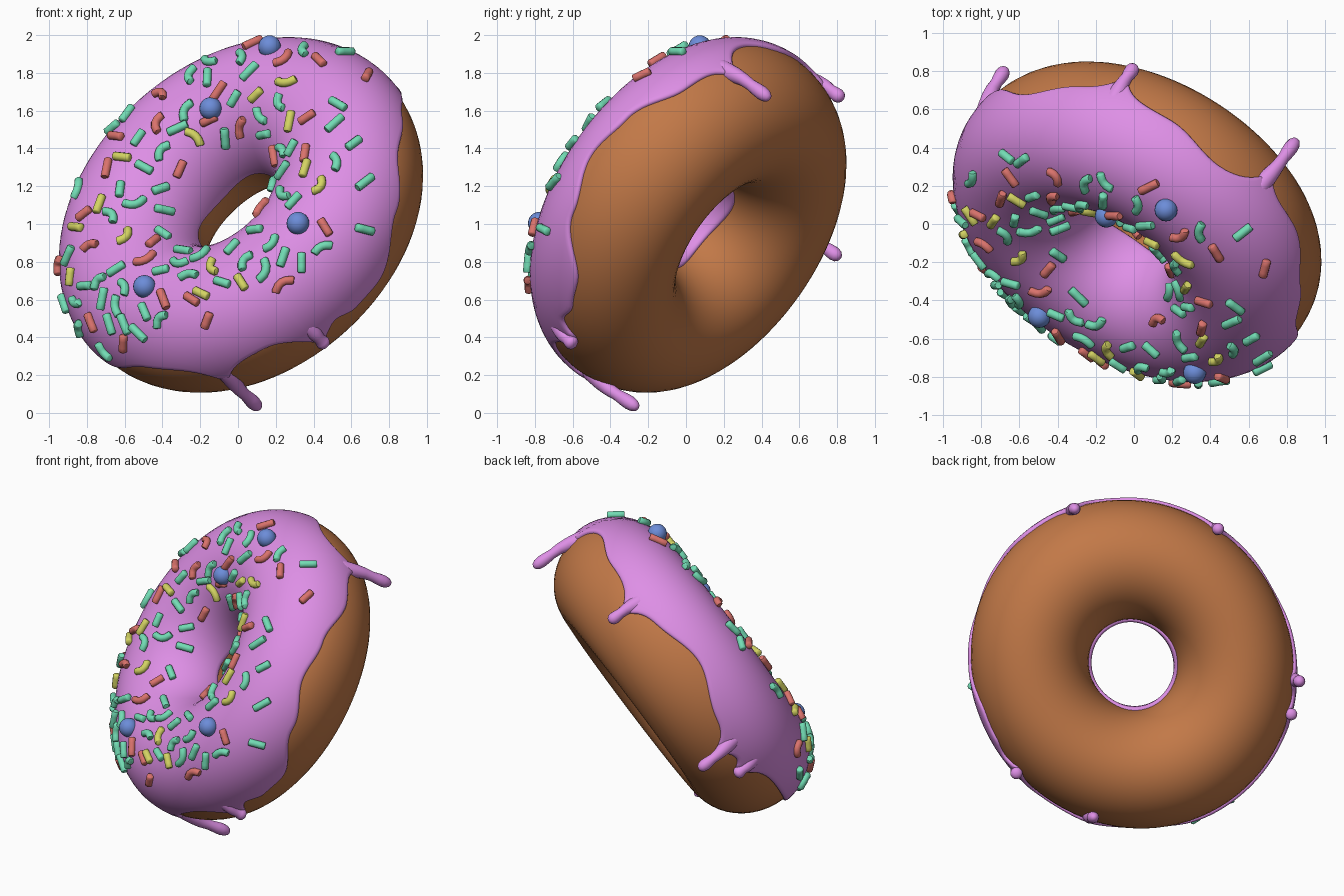
import bpy, bmesh, math, random
from mathutils import Vector

if "Cube" in bpy.data.objects:
    bpy.data.objects.remove(bpy.data.objects["Cube"])

random.seed(11)

# Tilted ring frame: N is the iced side, U and V span the ring plane
C = Vector((0.02, 0.01, 1.045))
N = Vector((-0.49, -0.694, 0.53)).normalized()
U = Vector((0, 0, 1)).cross(N).normalized()
V = N.cross(U)
R, r, ICE = 0.648, 0.37, 0.019


def oval(theta):
    """The ring is slightly oval."""
    return 1 + 0.03 * math.cos(2 * (theta - math.radians(50)))


def tall(h):
    """The section is fuller at the back than on the iced front."""
    return 1.0 if h > 0 else 1.12


def ring(theta, rho, h):
    return C + (U * math.cos(theta) + V * math.sin(theta)) * rho * oval(theta) + N * h


def torus(theta, phi, rad):
    h = rad * math.sin(phi)
    return ring(theta, R + rad * math.cos(phi), h * tall(h))


def material(name, col):
    m = bpy.data.materials.new(name)
    m.diffuse_color = (*col, 1)
    m.use_nodes = True
    m.node_tree.nodes["Principled BSDF"].inputs["Base Color"].default_value = m.diffuse_color
    return m


dough_mat = material("brown_dough", (0.54, 0.19, 0.064))
icing_mat = material("pink_icing", (0.73, 0.275, 0.79))
green = material("mint_green", (0.17, 0.72, 0.46))
red = material("soft_red", (0.70, 0.17, 0.15))
yellow = material("soft_yellow", (0.66, 0.66, 0.125))
blue = material("soft_blue", (0.15, 0.265, 0.69))


def finish(bm, name, mat, angle=None):
    bmesh.ops.recalc_face_normals(bm, faces=bm.faces)
    me = bpy.data.meshes.new(name)
    bm.to_mesh(me)
    bm.free()
    me.materials.append(mat)
    for p in me.polygons:
        p.use_smooth = True
    ob = bpy.data.objects.new(name, me)
    bpy.context.collection.objects.link(ob)
    if angle:
        bpy.ops.object.select_all(action='DESELECT')
        ob.select_set(True)
        bpy.context.view_layer.objects.active = ob
        bpy.ops.object.shade_smooth_by_angle(angle=math.radians(angle))


def skin(bm, rows, closed_rows, closed_cols):
    """Quads over a grid of vertex rows."""
    n, k = len(rows), len(rows[0])
    for i in range(n if closed_rows else n - 1):
        for j in range(k if closed_cols else k - 1):
            a, b = rows[i], rows[(i + 1) % n]
            bm.faces.new((a[j], a[(j + 1) % k], b[(j + 1) % k], b[j]))


def tube(bm, pts, radii, side, sides=10):
    """Capped tube through pts; side is any direction across the path."""
    rows = []
    for i, p in enumerate(pts):
        t = (pts[min(i + 1, len(pts) - 1)] - pts[max(i - 1, 0)]).normalized()
        a = (side - t * side.dot(t)).normalized()
        b = t.cross(a)
        rows.append([bm.verts.new(p + (a * math.cos(w) + b * math.sin(w)) * radii[i])
                     for w in (2 * math.pi * j / sides for j in range(sides))])
    skin(bm, rows, False, True)
    bm.faces.new(rows[0])
    bm.faces.new(rows[-1])


# Dough ring
bm = bmesh.new()
rows = [[bm.verts.new(torus(2 * math.pi * i / 96, 2 * math.pi * j / 48, r))
         for j in range(48)] for i in range(96)]
skin(bm, rows, True, True)
finish(bm, "dough_ring", dough_mat)

# Icing edge: wavy height around the rim, pulled down at each drip
WAVE = [(-120, 0), (-100, .1), (-60, .06), (-39, -.04), (-30, -.12), (-20, -.13), (0, .03),
        (18, .12), (32, .08), (50, -.03), (80, .07), (100, 0), (130, 0),
        (150, .06), (172, -.05), (205, 0), (240, 0)]
DRIPS = [(66, 1.03, -.34), (119, 1.02, -.21), (183, 1.03, -.31),
         (195, 1.02, -.16), (-76.5, .99, -.36), (-45, 1.03, -.15)]  # angle, radius, tip


def edge_height(deg):
    deg = (deg + 120) % 360 - 120
    for (a, ha), (b, hb) in zip(WAVE, WAVE[1:]):
        if a <= deg <= b:
            s = (1 - math.cos(math.pi * (deg - a) / (b - a))) / 2
            h = ha + (hb - ha) * s
            break
    for a, _, _ in DRIPS:
        d = abs((deg - a + 180) % 360 - 180)
        h -= 0.16 * math.exp(-max(d, 1.5) / 4.5)
    return max(h, -0.19)


# Icing shell with rounded lips
LIP = [(0, -.01), (0, .007), (.006, .014), (.016, .018), (.03, ICE)]
bm = bmesh.new()
rows = []
for i in range(240):
    deg = i * 1.5
    th = math.radians(deg)
    h = edge_height(deg)
    lo = math.asin(h / (r * tall(h)))
    hi = math.radians(186 + 4 * math.sin(3 * th))
    prof = [(lo + d / r, t) for d, t in LIP]
    a, b = lo + .03 / r, hi - .03 / r
    prof += [(a + (b - a) * k / 28, ICE) for k in range(1, 28)]
    prof += [(hi - d / r, t) for d, t in reversed(LIP)]
    rows.append([bm.verts.new(torus(th, p, r + t)) for p, t in prof])
skin(bm, rows, True, False)
finish(bm, "icing", icing_mat)

# Hanging drips: wide root sunk in the icing, thin neck, bulb at the tip
bm = bmesh.new()
PATH = [(0, .055, -.05), (.25, .052, -.03), (.45, .043, -.01), (.6, .035, 0),
        (.74, .031, 0), (.86, .036, 0), (.95, .038, 0), (1.03, .033, 0),
        (1.08, .021, 0), (1.10, .008, 0)]  # along, radius, inset
for deg, rho, tip in DRIPS:
    th = math.radians(deg)
    top = min(0.06, edge_height(deg) + .16)
    pts = [ring(th, 1.02 + (rho - 1.02) * s + d, top + (tip - top) * s) for s, _, d in PATH]
    tube(bm, pts, [w for _, w, _ in PATH], U * math.cos(th) + V * math.sin(th), 16)
finish(bm, "icing_drips", icing_mat)


def front_hit(x, z):
    """First point, normal and section angle on the icing seen from the front."""
    for i in range(1000):
        p = Vector((x, i * 0.002 - 1.1, z)) - C
        h = p.dot(N)
        k = tall(h)
        flat = p - h * N
        out = flat.length / oval(math.atan2(p.dot(V), p.dot(U))) - R
        if math.hypot(out, h / k) < r + ICE:
            n = (flat.normalized() * out + N * h / k ** 2).normalized()
            return C + p, n, math.atan2(h, out)


# Blue sugar balls
bm = bmesh.new()
taken = []
for x, z in [(.17, 1.93), (-.14, 1.61), (.32, 1.0), (-.49, .665)]:
    p, n, _ = front_hit(x, z)
    ball = bmesh.ops.create_uvsphere(bm, u_segments=20, v_segments=12, radius=.06)
    bmesh.ops.translate(bm, verts=ball["verts"], vec=p + n * .01)
    taken.append(p)
finish(bm, "sugar_balls", blue)


def sprinkle(bm, p, n):
    """Short rod lying on the icing, sometimes bent."""
    t = n.orthogonal().normalized()
    w = random.uniform(0, math.tau)
    t = t * math.cos(w) + n.cross(t) * math.sin(w)
    half = random.uniform(.045, .06)
    bend = random.choice((0, 0, .01, .014))
    pts = [p + n * .012 + t * half * s + n.cross(t) * bend * (1 - 2 * s * s)
           for s in (-1, -.9, -.4, 0, .4, .9, 1)]
    tube(bm, pts, [.018, .023, .023, .023, .023, .023, .018], n)
    taken.append(p)


# Red and yellow sprinkles at their front-view spots (x, z)
RED = [(.24, 1.87), (.08, 1.95), (.43, 1.86), (.68, 1.78), (-.1, 1.7), (-.42, 1.53),
       (-.64, 1.46), (-.69, 1.29), (-.31, 1.29), (.02, 1.51), (.2, 1.36), (.36, 1.37),
       (.37, 1.56), (.46, .98), (-.45, .9), (-.11, .93), (-.49, .81),
       (-.16, .49), (-.39, .6), (.24, .68), (-.77, .48), (-.6, .37), (-.94, .78),
       (-.81, 1.05), (-.41, 1.68), (-.24, .6), (-.15, 1.55), (.13, 1.08), (-.78, .88)]
YELLOW = [(.26, 1.75), (.1, 1.68), (.28, 1.54), (.43, 1.2), (-.23, 1.46), (-.61, 1.35),
          (-.79, 1.34), (-.73, 1.1), (-.6, .93), (-.85, .98), (-.88, .72), (-.19, .63),
          (.02, .69), (-.13, .77), (.36, 1.29)]
for name, mat, spots in (("red_sprinkles", red, RED), ("yellow_sprinkles", yellow, YELLOW)):
    bm = bmesh.new()
    for x, z in spots:
        hit = front_hit(x, z)
        if hit and -.2 < hit[2] < 2.9:
            sprinkle(bm, *hit[:2])
    finish(bm, name, mat, 50)

# Green sprinkles scattered between, denser to the left
bm = bmesh.new()
made = tries = 0
while made < 68 and tries < 5000:
    tries += 1
    x, z = random.uniform(-.95, .68), random.uniform(.3, 1.94)
    keep = (.2 if x > .35 else .6 if x < -.75 else 1) * (.7 if z > 1.7 else 1)
    if z < .33 + .4 * (x + .7) or random.random() > keep:
        continue
    hit = front_hit(x, z)
    if not hit or not 0 < hit[2] < 2.5 or any((hit[0] - q).length < .1 for q in taken):
        continue
    sprinkle(bm, *hit[:2])
    made += 1
finish(bm, "green_sprinkles", green, 50)
